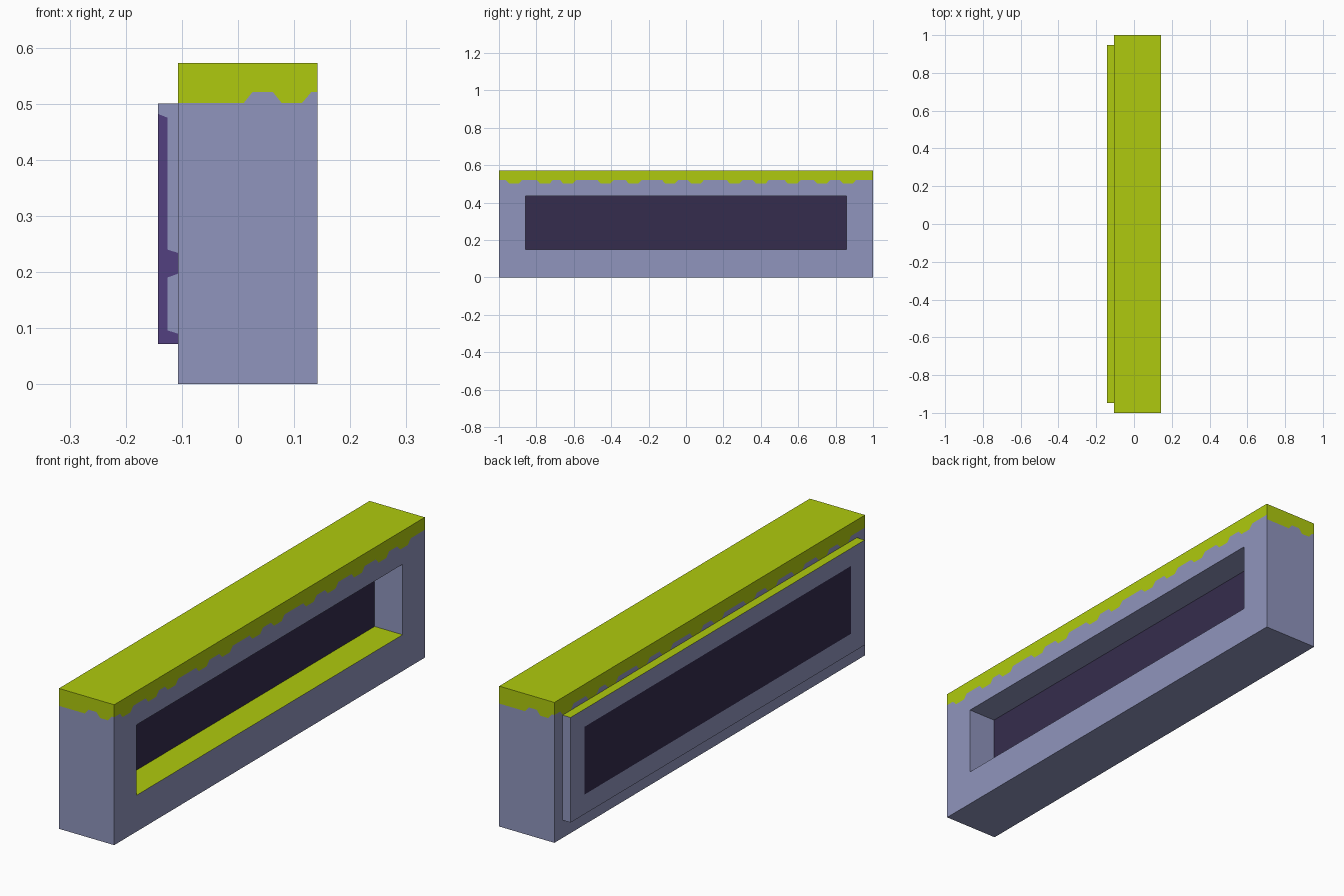
import bpy, bmesh
from mathutils import Vector

if "Cube" in bpy.data.objects:
    bpy.data.objects.remove(bpy.data.objects["Cube"])

def material(name, hex_rgb):
    m = bpy.data.materials.new(name)
    lin = []
    for i in (0, 2, 4):
        c = int(hex_rgb[i:i + 2], 16) / 255
        lin.append(c / 12.92 if c <= 0.04045 else ((c + 0.055) / 1.055) ** 2.4)
    m.diffuse_color = (*lin, 1)
    m.use_nodes = True
    m.node_tree.nodes["Principled BSDF"].inputs["Base Color"].default_value = m.diffuse_color
    return m

MATS = [material("blue grey stone", "9095BD"), material("lime moss", "AFCA0E"),
        material("dark violet", "352C4D"), material("purple trim", "524080")]
STONE, MOSS, DARK, PURPLE = range(4)

def face(bm, pts, out, mat):
    """Flat polygon turned to face the given outward direction."""
    f = bm.faces.new([bm.verts.new(p) for p in pts])
    f.normal_update()
    if f.normal.dot(Vector(out)) < 0:
        f.normal_flip()
    f.material_index = mat

def rect(bm, axis, at, a, b, sign, mat):
    """Rectangle square to an axis; a and b are ranges on the other two axes."""
    pts = []
    for u, v in ((a[0], b[0]), (a[1], b[0]), (a[1], b[1]), (a[0], b[1])):
        p = [u, v]
        p.insert(axis, at)
        pts.append(p)
    out = [0, 0, 0]
    out[axis] = sign
    face(bm, pts, out, mat)

def finish(bm, name):
    bmesh.ops.remove_doubles(bm, verts=bm.verts[:], dist=1e-5)
    me = bpy.data.meshes.new(name)
    bm.to_mesh(me)
    bm.free()
    for m in MATS:
        me.materials.append(m)
    bpy.context.collection.objects.link(bpy.data.objects.new(name, me))

# Main dimensions
X0, X1, Y, H = -0.107, 0.142, 1.0, 0.572
RX, RY, RZ0, RZ1 = 0.016, 0.857, 0.148, 0.435
HI, LO = 0.521, 0.501

def mossy_side(bm, place, line, base, out):
    """Side split along the wavy moss edge: moss above, stone below."""
    a, b = line[0][0], line[-1][0]
    face(bm, [place(*p) for p in line + [(b, H), (a, H)]], out, MOSS)
    face(bm, [place(*p) for p in line + [(b, base), (a, base)]], out, STONE)

# Wavy moss edges for the long sides and the ends
drips = [-0.92, -0.755, -0.63, -0.43, -0.28, -0.085, 0.053, 0.26, 0.40, 0.57, 0.727, 0.866]
long_edge = [(-Y, HI)]
for c in drips:
    long_edge += [(c - 0.043, HI), (c - 0.025, LO), (c + 0.025, LO), (c + 0.043, HI)]
long_edge.append((Y, HI))
end_edge = [(X0, LO), (0.01, LO), (0.026, HI), (0.062, HI), (0.078, LO),
            (0.114, LO), (0.131, HI), (X1, HI)]

# Wall block with moss top and a recess in the right side
bm = bmesh.new()
rect(bm, 2, H, (X0, X1), (-Y, Y), 1, MOSS)
rect(bm, 2, 0, (X0, X1), (-Y, Y), -1, STONE)
mossy_side(bm, lambda u, z: (u, -Y, z), end_edge, 0, (0, -1, 0))
mossy_side(bm, lambda u, z: (X0 + X1 - u, Y, z), end_edge, 0, (0, 1, 0))
mossy_side(bm, lambda u, z: (X0, -u, z), long_edge, 0, (-1, 0, 0))
mossy_side(bm, lambda u, z: (X1, u, z), long_edge, RZ1, (1, 0, 0))
rect(bm, 0, X1, (-Y, Y), (0, RZ0), 1, STONE)
for s in (-1, 1):
    rect(bm, 0, X1, (s * RY, s * Y), (RZ0, RZ1), 1, STONE)
    rect(bm, 1, s * RY, (RX, X1), (RZ0, RZ1), -s, STONE)
rect(bm, 2, RZ0, (RX, X1), (-RY, RY), 1, MOSS)
rect(bm, 2, RZ1, (RX, X1), (-RY, RY), -1, STONE)
rect(bm, 0, RX, (-RY, RY), (RZ0, RZ1), 1, DARK)
finish(bm, "wall_block")

# Back plate with a dark panel framed in stone
PX, PY, PZ0, PZ1 = -0.143, 0.947, 0.072, 0.5
DZ0, DZ1, MX = 0.152, 0.428, -0.126
bm = bmesh.new()
rect(bm, 2, PZ1, (PX, X0), (-PY, PY), 1, MOSS)
rect(bm, 2, PZ0, (PX, X0), (-PY, PY), -1, STONE)
rect(bm, 1, PY, (PX, X0), (PZ0, PZ1), 1, STONE)
rect(bm, 0, PX, (-RY, RY), (DZ0, DZ1), -1, DARK)
for z in ((PZ0, DZ0), (DZ1, PZ1)):
    rect(bm, 0, PX, (-PY, PY), z, -1, STONE)
for s in (-1, 1):
    rect(bm, 0, PX, (s * RY, s * PY), (DZ0, DZ1), -1, STONE)

# Purple trim on the front end of the plate
low = [(X0, 0.09), (MX, 0.096), (MX, 0.19), (X0, 0.197)]
high = [(X0, 0.234), (MX, 0.24), (MX, 0.475), (PX, 0.482)]
for pts, mat in (([(PX, PZ0), (X0, PZ0)] + low + high, PURPLE), (low, STONE),
                 (high + [(PX, PZ1), (X0, PZ1)], STONE)):
    face(bm, [(x, -PY, z) for x, z in pts], (0, -1, 0), mat)
finish(bm, "back_plate")
